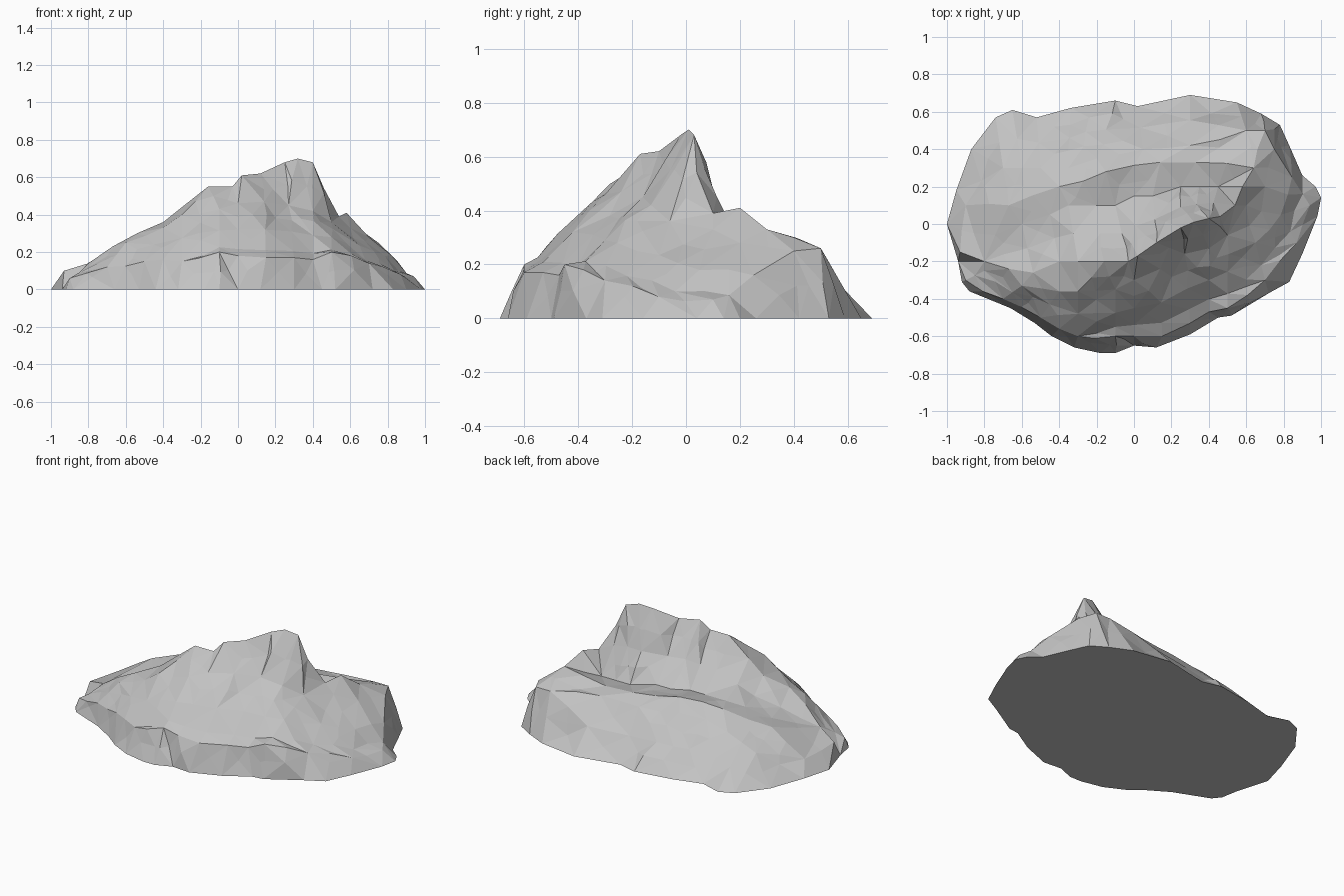
import bpy
import bmesh
import random
from mathutils import Vector
from mathutils.geometry import delaunay_2d_cdt

cube = bpy.data.objects.get("Cube")
if cube:
    bpy.data.objects.remove(cube, do_unlink=True)

random.seed(4)
points = []        # surface points of the rock
break_edges = []   # edges the triangulation has to keep


def break_line(line, closed=False):
    """Add a polyline of surface points and return it as vectors."""
    start, count = len(points), len(line)
    line = [Vector(p).to_3d() for p in line]
    points.extend(line)
    break_edges.extend((start + i, start + i + 1) for i in range(count - 1))
    if closed:
        break_edges.append((start + count - 1, start))
    return line


def line_between(first, second, share, sag=0):
    """Add a line part of the way from one line to another, sunk by sag."""
    return break_line([a.lerp(b, share) - Vector((0, 0, sag))
                       for a, b in zip(first, second)])


# Footprint on the ground, from the left tip past the front to the back
footprint = break_line([
    (-1, 0), (-.94, -.2), (-.92, -.31), (-.88, -.36), (-.66, -.45), (-.53, -.53),
    (-.44, -.6), (-.32, -.66), (-.18, -.69), (-.1, -.69), (0, -.65), (.12, -.66),
    (.3, -.59), (.45, -.5), (.52, -.49), (.72, -.37), (.83, -.31), (.9, -.16),
    (.98, .04), (1, .14), (.97, .2), (.9, .26), (.83, .42), (.78, .53),
    (.68, .59), (.55, .65), (.3, .69), (.02, .63), (-.1, .66), (-.34, .62),
    (-.52, .57), (-.65, .61), (-.74, .57), (-.87, .4), (-.95, .18)], closed=True)

# Crest, rising to the summit and curling round to the back hump
crest = break_line([
    (-.93, -.15, .1), (-.8, -.2, .14), (-.67, -.24, .23), (-.54, -.26, .3),
    (-.4, -.2, .36), (-.3, -.2, .44), (-.16, -.2, .55), (-.03, -.2, .55),
    (.02, -.17, .61), (.12, -.1, .62), (.25, -.02, .68), (.32, .01, .7),
    (.4, .03, .68), (.46, .04, .54), (.54, .1, .39), (.58, .2, .41),
    (.64, .3, .33), (.66, .4, .3), (.7, .5, .26)])

# Front: shoulder under the crest, lip above the steep foot
shoulder = break_line([
    (-.8, -.25, .12), (-.6, -.33, .25), (-.4, -.36, .33), (-.3, -.36, .4),
    (-.1, -.35, .43), (0, -.3, .46), (.14, -.24, .47), (.27, -.16, .45),
    (.4, -.13, .42), (.5, -.06, .36), (.6, .1, .33), (.7, .2, .28), (.75, .4, .25)])
lip = break_line([
    (-.9, -.3, .06), (-.7, -.4, .12), (-.5, -.5, .15), (-.3, -.6, .15),
    (-.1, -.6, .2), (0, -.6, .18), (.15, -.6, .17), (.3, -.53, .17),
    (.4, -.47, .16), (.5, -.45, .2), (.7, -.3, .14), (.87, -.1, .08), (.94, .1, .07)])
line_between(lip, shoulder, .5)
line_between(lip[4:], shoulder[4:], .2, sag=.02)

# Back: gully and the cliff between it and the crest
gully = break_line([
    (-.6, 0, .22), (-.45, .05, .27), (-.35, .1, .3), (-.2, .1, .3), (-.1, .1, .3),
    (0, .15, .3), (.1, .15, .3), (.25, .2, .28), (.35, .2, .28), (.45, .2, .28)])
line_between(crest[3:], gully, .5, sag=.03)

# Back: upper and lower rim of the terrace, and the slope down to the ground
break_line([
    (-.9, .1, .08), (-.67, .1, .22), (-.4, .2, .3), (-.15, .28, .34),
    (.14, .33, .31), (.33, .33, .3)])
rim = break_line([
    (.6, .5, .26), (.3, .42, .28), (.05, .4, .27), (-.2, .35, .28),
    (-.35, .3, .26), (-.5, .3, .22), (-.6, .3, .18), (-.7, .3, .14)])
line_between(footprint[-10:], rim, .5)

# Triangulate the points inside the footprint
flat = [p.to_2d() for p in points]
verts, _, faces, sources, _, _ = delaunay_2d_cdt(flat, break_edges, [], 1, 1e-5)

bm = bmesh.new()
for co, source in zip(verts, sources):
    if source:
        height = points[source[0]].z
    else:
        height = min(points, key=lambda p: (p.to_2d() - co).length).z
    bm.verts.new((co.x, co.y, height))
bm.verts.ensure_lookup_table()
for face in faces:
    bm.faces.new([bm.verts[i] for i in face])
loose = [v for v in bm.verts if not v.link_faces]
bmesh.ops.delete(bm, geom=loose, context='VERTS')

# Break the largest facets into smaller irregular ones
long_edges = [e for e in bm.edges if not e.is_boundary and e.calc_length() > .2]
split = bmesh.ops.subdivide_edges(bm, edges=long_edges, cuts=1)["geom_inner"]
for v in split:
    if isinstance(v, bmesh.types.BMVert) and not v.is_boundary:
        v.co += Vector([random.uniform(-.012, .012) for axis in range(3)])
bmesh.ops.triangulate(bm, faces=bm.faces[:])

# Close the flat underside
border = [e for e in bm.edges if e.is_boundary]
bmesh.ops.holes_fill(bm, edges=border, sides=0)
bmesh.ops.recalc_face_normals(bm, faces=bm.faces[:])

mesh = bpy.data.meshes.new("rock")
bm.to_mesh(mesh)
bm.free()
rock = bpy.data.objects.new("rock", mesh)
bpy.context.collection.objects.link(rock)

# Plain stone colour
stone = bpy.data.materials.new("grey stone")
stone.use_nodes = True
grey = (.54, .54, .54, 1)
stone.diffuse_color = grey
stone.node_tree.nodes["Principled BSDF"].inputs["Base Color"].default_value = grey
mesh.materials.append(stone)
